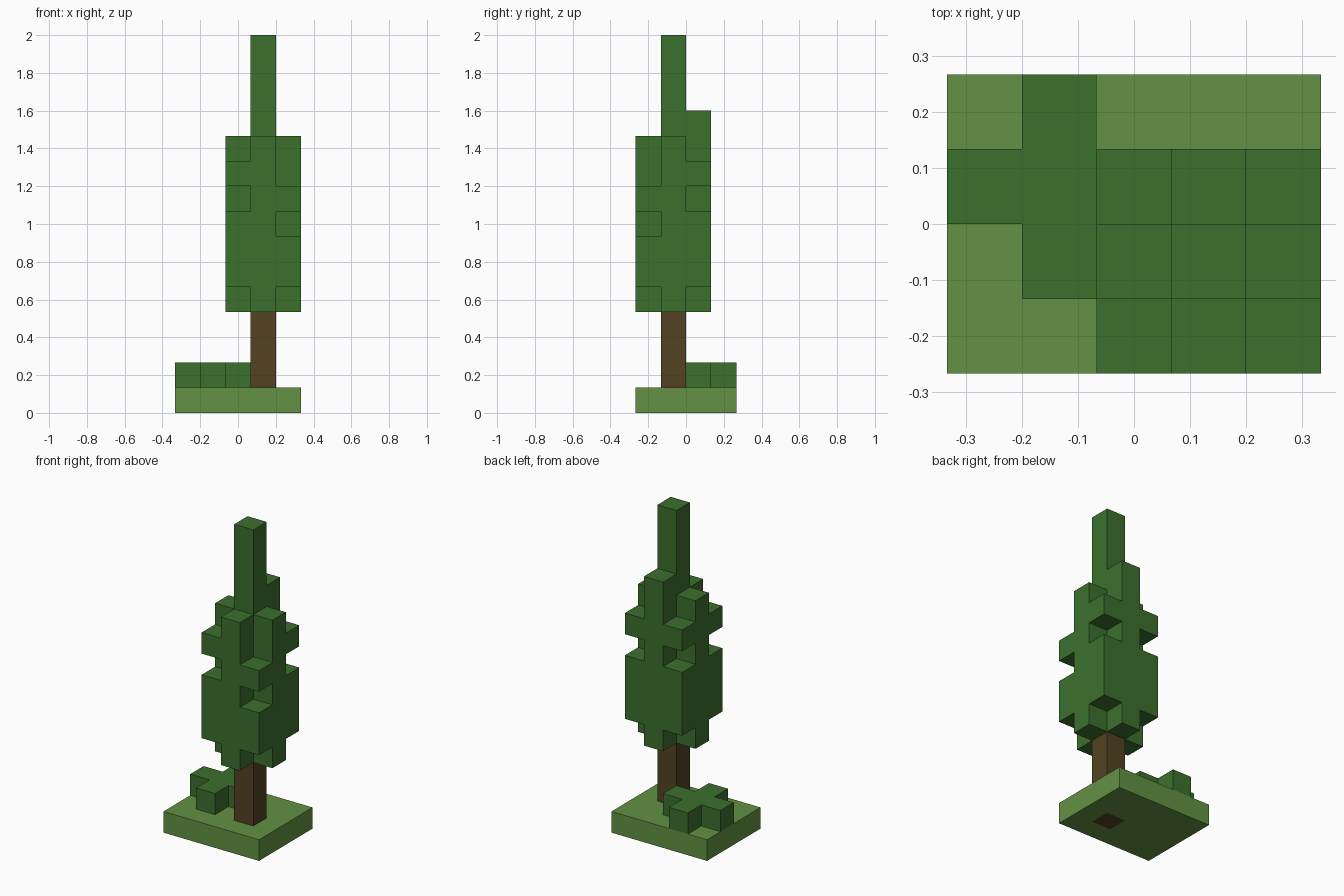
import bpy
import bmesh
from mathutils import Vector

if "Cube" in bpy.data.objects:
    bpy.data.objects.remove(bpy.data.objects["Cube"])

UNIT = 2 / 15                     # one block; the model is 5 x 4 x 15 blocks
ORIGIN = Vector((-2.5, -2, 0))


def make_material(name, rgb):
    mat = bpy.data.materials.new(name)
    mat.use_nodes = True
    mat.diffuse_color = (*rgb, 1)
    bsdf = mat.node_tree.nodes["Principled BSDF"]
    bsdf.inputs["Base Color"].default_value = (*rgb, 1)
    bsdf.inputs["Roughness"].default_value = 0.9
    return mat


def column(x, y, heights):
    """Blocks stacked at one grid position."""
    return {(x, y, z) for z in heights}


def build_blocks(name, cells, mat, merge=True):
    """Make the outer shell of a set of grid blocks."""
    bm = bmesh.new()
    for cell in sorted(cells):
        for axis in range(3):
            for side in (-1, 1):
                neighbour = list(cell)
                neighbour[axis] += side
                if tuple(neighbour) in cells:
                    continue
                # Square on this side of the block, wound to face outwards
                normal, u = Vector(), Vector()
                normal[axis] = side / 2
                u[(axis + 1) % 3] = 0.5
                v = (normal * 2).cross(u)
                centre = Vector(cell) + Vector((0.5, 0.5, 0.5)) + ORIGIN + normal
                ring = (-u - v, u - v, u + v, v - u)
                bm.faces.new([bm.verts.new((centre + p) * UNIT) for p in ring])
    bmesh.ops.remove_doubles(bm, verts=bm.verts, dist=UNIT / 100)
    if merge:
        bmesh.ops.dissolve_limit(bm, angle_limit=0.01, verts=bm.verts, edges=bm.edges)
    mesh = bpy.data.meshes.new(name)
    bm.to_mesh(mesh)
    bm.free()
    mesh.materials.append(mat)
    obj = bpy.data.objects.new(name, mesh)
    bpy.context.collection.objects.link(obj)
    return obj


grass = make_material("grass_green", (0.125, 0.285, 0.056))
leaf = make_material("leaf_green", (0.045, 0.163, 0.027))
bark = make_material("bark_brown", (0.084, 0.055, 0.016))

# Trunk runs down through the ground slab
trunk = column(3, 1, range(4))
build_blocks("trunk", trunk, bark)

# Ground slab with an opening for the trunk
slab = {(x, y, 0) for x in range(5) for y in range(4)} - trunk
build_blocks("ground_slab", slab, grass, merge=False)

# Low cross-shaped bush
bush = {(x, 2, 1) for x in range(3)} | {(1, y, 1) for y in range(1, 4)}
build_blocks("bush", bush, leaf)

# Tree crown: tall core, four sides, and broken corners
crown = column(3, 1, range(4, 15))
for x, y in ((3, 0), (2, 1), (4, 1)):
    crown |= column(x, y, range(4, 11))
crown |= column(3, 2, range(4, 12))
for x, y in ((2, 0), (2, 2), (4, 2)):
    crown |= column(x, y, (5, 6, 7, 9))
crown |= column(4, 0, (5, 6, 8))
build_blocks("tree_crown", crown, leaf)
